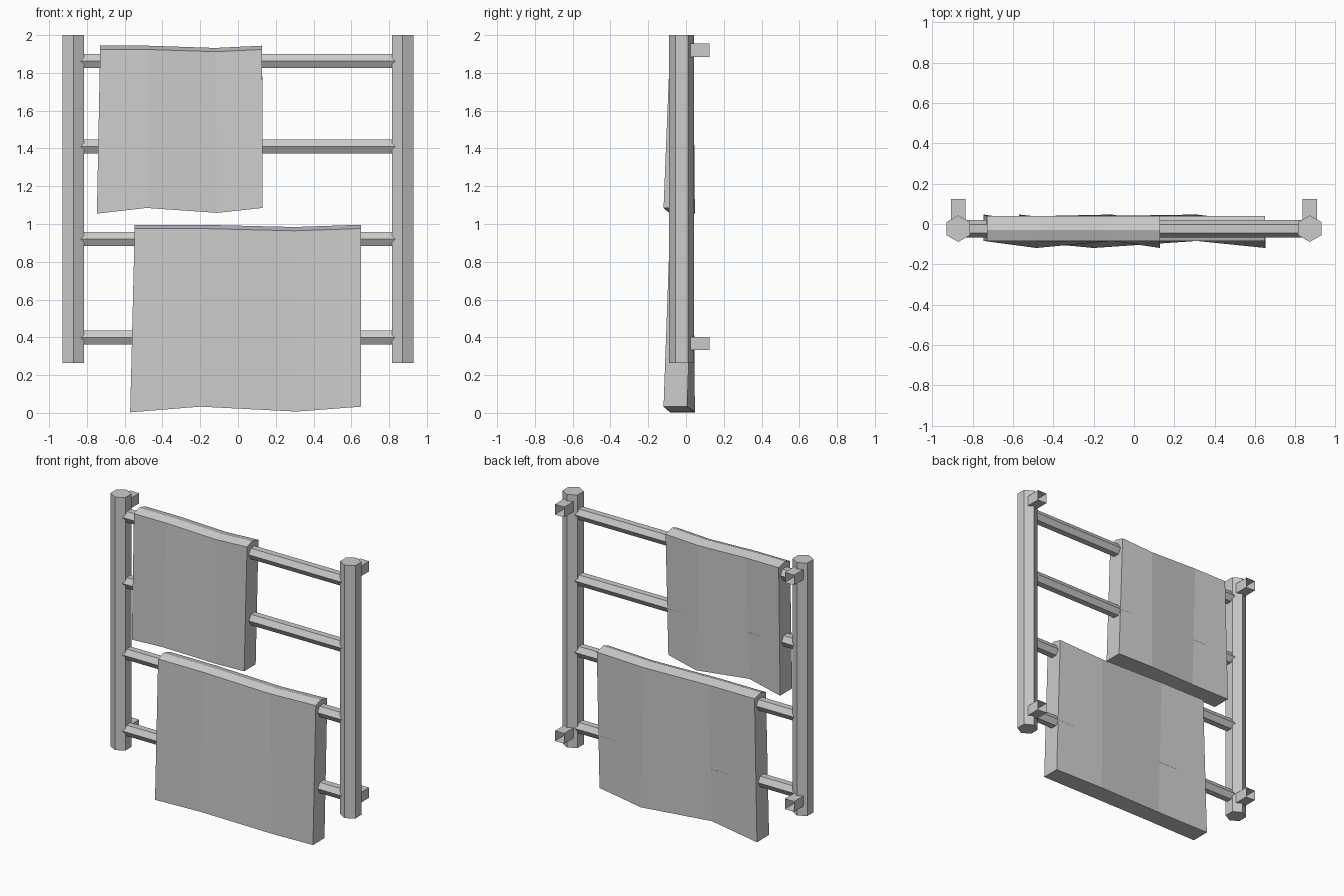
import bpy, bmesh
from math import pi
from mathutils import Matrix

if "Cube" in bpy.data.objects:
    bpy.data.objects.remove(bpy.data.objects["Cube"])

YC = -0.023  # shared centre plane of posts and rungs


def finish(name, bm):
    bmesh.ops.recalc_face_normals(bm, faces=bm.faces)
    mesh = bpy.data.meshes.new(name)
    bm.to_mesh(mesh)
    bm.free()
    ob = bpy.data.objects.new(name, mesh)
    bpy.context.collection.objects.link(ob)
    return ob


def hex_bar(name, radius, length, loc, along_x):
    # hexagonal bar with corners pointing to front and back
    bm = bmesh.new()
    bmesh.ops.create_cone(bm, cap_ends=True, segments=6, radius1=radius,
                          radius2=radius, depth=length)
    top = max(v.co.y for v in bm.verts)
    if top < radius * 0.95:
        bmesh.ops.rotate(bm, verts=bm.verts, matrix=Matrix.Rotation(pi / 6, 3, 'Z'))
    if along_x:
        bmesh.ops.rotate(bm, verts=bm.verts, matrix=Matrix.Rotation(pi / 2, 3, 'Y'))
    bmesh.ops.translate(bm, verts=bm.verts, vec=loc)
    return finish(name, bm)


def bracket(name, x, z):
    # square wall stub, open at the wall end
    bm = bmesh.new()
    bmesh.ops.create_cube(bm, size=1)
    ends = [f for f in bm.faces if f.normal.y > 0.9]
    bmesh.ops.delete(bm, geom=ends, context='FACES_ONLY')
    bmesh.ops.scale(bm, verts=bm.verts, vec=(0.07, 0.125, 0.07))
    bmesh.ops.translate(bm, verts=bm.verts, vec=(x, 0.0625, z))
    return finish(name, bm)


def towel(name, top_x, bottom_x, top_z, bottom_z):
    # folded cloth: one five-point section per fold, swaying alternately
    bm = bmesh.new()
    rings = []
    for i, (xt, xb) in enumerate(zip(top_x, bottom_x)):
        odd = i % 2
        zt = top_z - (0.012 if i == 2 else 0)
        zb = bottom_z + (0.03 if odd else 0.004 * (i == 2))
        section = [(xb, -0.119 if odd else -0.084, zb),
                   (xt, -0.085, zt - 0.02),
                   (xt, -0.03, zt),
                   (xt, 0.039, zt - 0.018),
                   (xb, 0.006 if odd else 0.047, zb)]
        rings.append([bm.verts.new(p) for p in section])
    for a, b in zip(rings, rings[1:]):
        for j in range(5):
            k = (j + 1) % 5
            bm.faces.new((a[j], a[k], b[k], b[j]))
    bm.faces.new(rings[0])
    bm.faces.new(rings[-1])
    return finish(name, bm)


# posts and wall brackets
for side, x in (("left", -0.872), ("right", 0.872)):
    hex_bar(f"{side}_post", 0.066, 1.735, (x, YC, 1.1325), False)
    for level, z in (("lower", 0.367), ("upper", 1.92)):
        bracket(f"{side}_{level}_bracket", x, z)

# rungs
for i, z in enumerate((0.398, 0.92, 1.41, 1.863)):
    hex_bar(f"rung_{i + 1}", 0.043, 1.744, (0, YC, z), True)

# hanging towels
towel("upper_towel", (-0.73, -0.48, -0.12, 0.128), (-0.747, -0.485, -0.11, 0.13), 1.944, 1.055)
towel("lower_towel", (-0.547, -0.2, 0.3, 0.65), (-0.571, -0.2, 0.31, 0.652), 0.996, 0.003)
